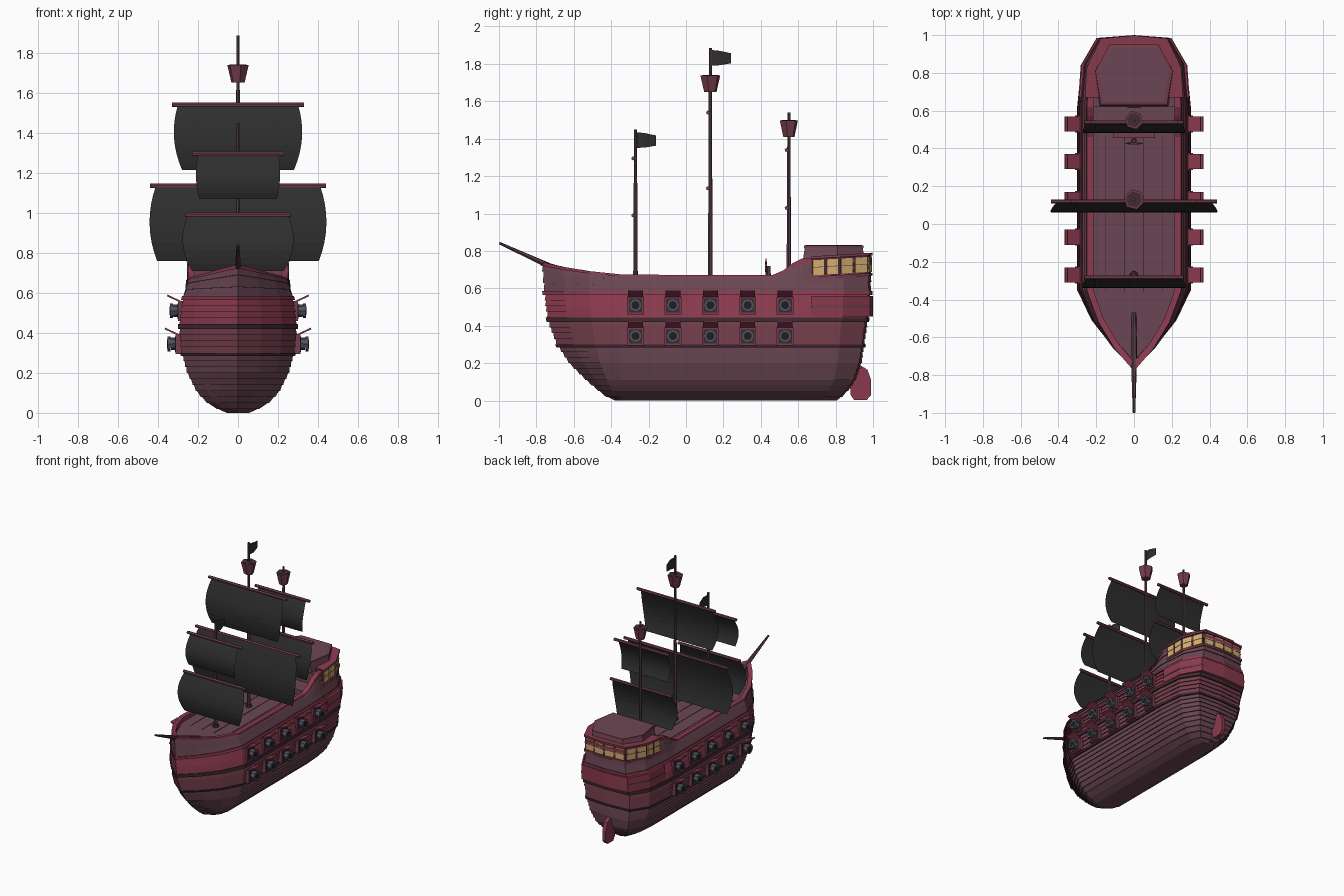
import bpy, bmesh, math
from mathutils import Vector

if "Cube" in bpy.data.objects:
    bpy.data.objects.remove(bpy.data.objects["Cube"])

def mat(name, r, g, b):
    m = bpy.data.materials.new(name)
    m.diffuse_color = tuple(((c / 255 + .055) / 1.055) ** 2.4 for c in (r, g, b)) + (1,)
    m.use_nodes = True
    m.node_tree.nodes["Principled BSDF"].inputs["Base Color"].default_value = m.diffuse_color
    return m

MAUVE = mat("mauve_wood", 106, 70, 83)
RED = mat("wine_red", 138, 58, 78)
DUSKY = mat("dusky_red", 116, 62, 76)
DARK = mat("dark_trim", 66, 42, 52)
SPAR = mat("spar_wood", 84, 60, 68)
SAIL = mat("black_cloth", 46, 46, 46)
IRON = mat("slate_iron", 80, 80, 96)
BORE = mat("bore_black", 30, 30, 36)
GLASS = mat("amber_glass", 214, 174, 112)

def mesh(name, verts, faces, mats, idx=None, fix=True):
    me = bpy.data.meshes.new(name)
    me.from_pydata([tuple(v) for v in verts], [], faces)
    for m in mats:
        me.materials.append(m)
    if idx:
        for p, i in zip(me.polygons, idx):
            p.material_index = i
    if fix:
        bm = bmesh.new()
        bm.from_mesh(me)
        bmesh.ops.recalc_face_normals(bm, faces=bm.faces)
        bm.to_mesh(me)
        bm.free()
    ob = bpy.data.objects.new(name, me)
    bpy.context.collection.objects.link(ob)
    return ob

def loft(name, rings, mats, idx=None):
    """Closed rings skinned together, capped at both ends; idx gives one material per band and the caps."""
    n = len(rings[0])
    faces, mi = [], []
    for k in range(len(rings) - 1):
        for j in range(n):
            a, b = k * n + j, k * n + (j + 1) % n
            faces.append((a, b, b + n, a + n))
            mi.append(idx[k] if idx else 0)
    last = (len(rings) - 1) * n
    faces += [tuple(range(n)), tuple(range(last, last + n))]
    mi += [0, idx[-1] if idx else 0]
    return mesh(name, [v for r in rings for v in r], faces, mats, mi)

def tube(name, p, q, r0, r1, m, sides=6):
    p, q = Vector(p), Vector(q)
    d = (q - p).normalized()
    u = d.orthogonal().normalized()
    w = d.cross(u)
    ang = [2 * math.pi * i / sides for i in range(sides)]
    ring = lambda c, r: [c + r * (math.cos(a) * u + math.sin(a) * w) for a in ang]
    return loft(name, [ring(p, r0), ring(q, r1)], [m])

def box(name, x0, x1, y0, y1, z0, z1, m):
    r = lambda z: [(x0, y0, z), (x1, y0, z), (x1, y1, z), (x0, y1, z)]
    return loft(name, [r(z0), r(z1)], [m])

def mirrored(half):
    return half + [(-x, y) for x, y in reversed(half) if x > 1e-6]

# Hull: z, half width, bow y, stern y
TABLE = [(0, .05, -.37, .80), (.02, .10, -.42, .83), (.05, .15, -.46, .86), (.1, .2, -.52, .90),
         (.2, .25, -.62, .935), (.3, .278, -.685, .95), (.4, .29, -.725, .965),
         (.5, .284, -.745, .975), (.57, .272, -.75, .985), (.67, .24, -.765, .985)]

def section(z):
    for a, b in zip(TABLE, TABLE[1:]):
        if z <= b[0] + 1e-6:
            t = (z - a[0]) / (b[0] - a[0])
            return [a[i] + t * (b[i] - a[i]) for i in (1, 2, 3)]

def sheer(y):
    if y < -.2:
        return .67 + .068 * ((-.2 - y) / .56) ** 2
    t = min(1, max(0, (y - .46) / .17))
    return .67 + .09 * t * t * (3 - 2 * t)

def hull_ring(z, o, flat=False):
    w, yb, ys = section(z)
    w, yb, ys = w + o, yb - o * 1.4, ys + o
    d, s = -.35 - yb, ys - .62
    half = [(0, yb), (.4 * w, yb + .27 * d), (.75 * w, yb + .6 * d), (w, -.35), (w, .1), (w, .46),
            (w, .52), (w, .57), (w, .62), (.93 * w, .62 + .6 * s), (.65 * w, ys - .012), (0, ys)]
    rise = lambda y: z if flat or z < .6 else .6 + (z - .6) * (sheer(y) - .6) / .07
    return [(x, y, rise(y)) for x, y in mirrored(half)]

levels = [0, .02, .05, .08, .11, .14, .17, .2, .23, .26, .285, .3, .33, .36, .39, .42,
          .445, .475, .505, .535, .565, .585, .615, .645, .665]
rings, bands = [], []
for a, b in zip(levels, levels[1:]):
    mid = (a + b) / 2
    wale = a in (.285, .42, .565)
    off = .012 if wale else .006
    rings += [hull_ring(a, off), hull_ring(b, off - .006 if not wale else off)]
    c = 3 if wale and a != .565 else 1 if .44 < mid < .59 else 2 if .29 < mid < .43 else 0
    bands += [c, 3 if a > .1 else c]
# Rail cap, inner bulwark and deck
rings += [hull_ring(.66, .01), hull_ring(.67, .01), hull_ring(.67, -.025), hull_ring(.63, -.025, True)]
bands += [1, 1, 1, 0]
loft("hull", rings, [MAUVE, RED, DUSKY, DARK], bands)

# Deck seams and the stepped quarterdeck
for x in (-.15, -.05, .05, .15):
    box("deck_seam", x - .002, x + .002, -.36, .47, .625, .632, DARK)
box("quarterdeck", -.215, .215, .49, .66, .62, .665, MAUVE)
box("quarterdeck_step", -.11, .11, .455, .49, .62, .648, DUSKY)
def prism(name, half, z0, z1, m, slope=0):
    o = mirrored(half)
    return loft(name, [[(x, y, z + slope * (y - .67)) for x, y in o] for z in (z0, z1)], [m])
prism("poop_deck", [(.225, .62), (.215, .84), (.15, .965)], .63, .748, MAUVE)
def house(s, z):
    return [(x * s, .79 + (y - .79) * s, z) for x, y in mirrored([(.175, .63), (.205, .81), (.13, .95)])]
loft("poop_cabin", [house(1.04, .74), house(.97, .815), house(1, .817), house(1, .828), house(.9, .832)],
     [MAUVE, DUSKY], [0, 1, 1, 1, 0])
box("cabin_door", -.035, .035, .615, .622, .665, .74, DARK)

# Stern galleries
lower = [(.29, .67), (.278, .84), (.195, .985), (0, 1.0)]
prism("lower_gallery", lower, .45, .56, RED)
prism("lower_gallery_moulding", [(x * 1.015, min(y, .998)) for x, y in lower], .495, .51, DUSKY)
upper = [(.25, .67), (.24, .82), (.17, .972), (0, .988)]
prism("window_gallery", upper, .655, .765, DARK, .06)
for z in (.648, .757):
    prism("gallery_rail", [(x * 1.04, y + (.01 if y > .7 else 0)) for x, y in upper], z, z + .014, RED, .06)
path = mirrored(upper)
for (ax, ay), (bx, by) in zip(path, path[1:]):
    n = 2
    a, b = Vector((ax, ay, 0)), Vector((bx, by, 0))
    nrm = Vector(((b - a).y, -(b - a).x, 0)).normalized()
    if nrm.dot((a + b) / 2 - Vector((0, .75, 0))) < 0:
        nrm = -nrm
    for i in range(n):
        p, q = a.lerp(b, (i + .1) / n), a.lerp(b, (i + .9) / n)
        up = lambda v, z: v + Vector((0, 0, z + .06 * (v.y - .67)))
        quad = [up(p, .669), up(q, .669), up(q, .75), up(p, .75)]
        loft("stern_window", [quad, [v + nrm * .006 for v in quad]], [GLASS])
        mid = a.lerp(b, (i + .5) / n)
        bar = [up(p, .71), up(q, .71), up(q, .713), up(p, .713)]
        loft("window_bar", [bar, [v + nrm * .008 for v in bar]], [SPAR])

# Rudder
rud = [(.87, .2), (.93, .19), (.97, .165), (.99, .11), (.99, .03), (.965, .002), (.9, .002), (.88, .03)]
loft("rudder", [[(x, y, z) for y, z in rud] for x in (-.014, .014)], [RED])

# Gun ports, both sides
for s in (-1, 1):
    for zc, x0 in ((.51, .285), (.345, .297)):
        for k in range(5):
            y = -.27 + .2 * k
            box("gun_port", *sorted((s * (x0 - .03), s * (x0 + .015))), y - .045, y + .045, zc - .05, zc + .045, DUSKY)
            box("port_recess", *sorted((s * (x0 - .02), s * (x0 + .018))), y - .036, y + .036, zc - .04, zc + .036, DARK)
            tube("cannon", (s * (x0 - .02), y, zc + .003), (s * (x0 + .04), y, zc), .028, .032, IRON, 8)
            tube("cannon_muzzle", (s * (x0 + .04), y, zc), (s * (x0 + .055), y, zc), .037, .037, IRON, 8)
            tube("cannon_bore", (s * (x0 + .05), y, zc), (s * (x0 + .057), y, zc), .022, .022, BORE, 8)
            lid = [(s * x0, zc + .04), (s * (x0 + .07), zc + .073), (s * (x0 + .067), zc + .081), (s * (x0 - .003), zc + .048)]
            loft("port_lid", [[(x, yy, z) for x, z in lid] for yy in (y - .04, y + .04)], [RED])

# Masts: y, top, sails as (yard z, yard half, top/mid/bottom half widths, bottom z)
RIG = [("fore", -.27, 1.45, [(1.295, .23, .2, .21, .195, 1.07), (.99, .262, .25, .277, .23, .71)]),
       ("main", .13, 1.885, [(1.54, .33, .3, .32, .28, 1.215), (1.135, .44, .41, .442, .405, .76)]),
       ("mizzen", .55, 1.54, [(1.34, .23, .2, .21, .195, 1.11), (1.03, .262, .25, .27, .23, .75)])]
for name, y, top, sails in RIG:
    tube(name + "_mast", (0, y, .6), (0, y, top), .013, .008, SPAR)
    tube(name + "_mast_collar", (0, y, .62), (0, y, .65), .024, .02, DARK)
    for zy, hy, a, m, b, zb in sails:
        tube(name + "_yard", (-hy, y - .012, zy), (hy, y - .012, zy), .011, .011, DUSKY)
        v, f, N = [], [], 9
        for i in range(N):
            t = i / (N - 1)
            w = (1 - t) * a + t * b + (m - (a + b) / 2) * 4 * t * (1 - t)
            yy = y - .016 - .052 * math.sin(math.pi * .8 * t)
            z = zy + t * (zb - zy)
            v += [(-w, yy, z), (w, yy, z)]
            if i:
                f.append((2 * i - 2, 2 * i - 1, 2 * i + 1, 2 * i))
        mesh(name + "_sail", v, f, [SAIL], fix=False)

# Crow's nests and flags
for y, z, r in ((.13, 1.65, .055), (.55, 1.41, .05)):
    tube("crows_nest", (0, y, z), (0, y, z + .088), r * .62, r, DUSKY)
    tube("crows_nest_floor", (0, y, z + .08), (0, y, z + .09), r * .8, r * .8, DARK)
for y, z in ((.13, 1.875), (-.27, 1.435)):
    v = [(0, y, z), (0, y, z - .085), (.008, y + .05, z - .005), (.008, y + .05, z - .082),
         (-.004, y + .11, z - .018), (-.004, y + .11, z - .072)]
    mesh("flag", v, [(0, 1, 3, 2), (2, 3, 5, 4)], [SAIL], fix=False)

# Bowsprit and steering wheel
tube("bowsprit", (0, -.47, .625), (0, -.72, .715), .012, .018, SPAR)
tube("bowsprit_spar", (0, -.72, .715), (0, -.998, .842), .016, .007, SPAR)
tube("wheel_post", (0, .44, .62), (0, .44, .72), .016, .012, SPAR)
tube("steering_wheel", (0, .422, .715), (0, .432, .715), .028, .028, DUSKY, 8)
for k in range(4):
    a = math.pi * k / 4
    d = Vector((math.cos(a), 0, math.sin(a))) * .045
    c = Vector((0, .427, .715))
    tube("wheel_spoke", c - d, c + d, .004, .004, SPAR, 4)
